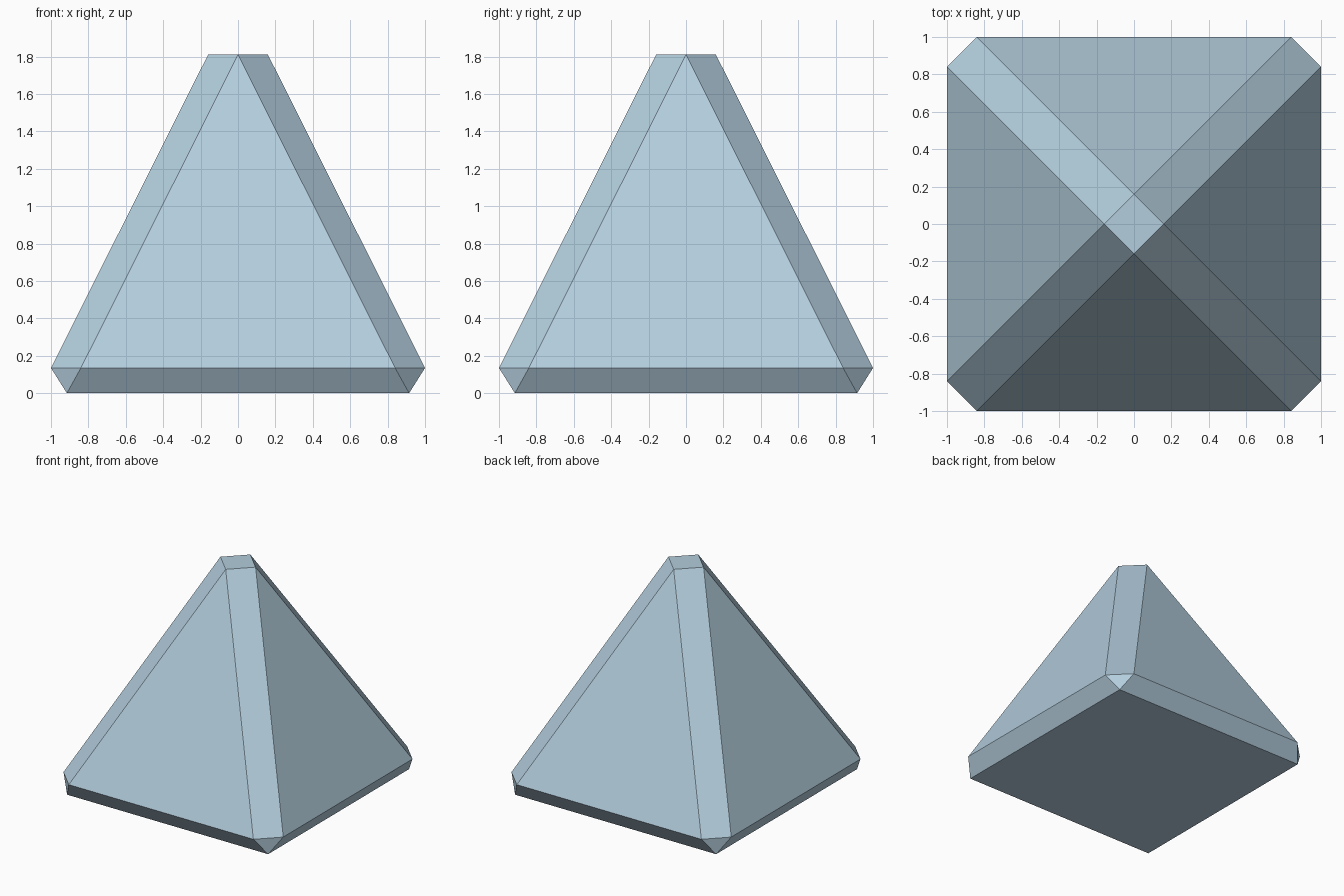
import bpy
import bmesh

if "Cube" in bpy.data.objects:
    bpy.data.objects.remove(bpy.data.objects["Cube"])

TOP_Z, RIM_Z = 1.81, 0.135      # heights of the flat tip and the widest rim
TIP, WIDE, CUT, BASE = 0.16, 1.0, 0.84, 0.915

mat = bpy.data.materials.new("pale blue grey")
mat.diffuse_color = (0.45, 0.61, 0.72, 1.0)
mat.use_nodes = True
mat.node_tree.nodes["Principled BSDF"].inputs["Base Color"].default_value = mat.diffuse_color

bm = bmesh.new()


def ring(x, y, z):
    """Four copies of a point, turned in quarter steps about z."""
    return [bm.verts.new(p) for p in ((x, y, z), (-y, x, z), (-x, -y, z), (y, -x, z))]


tip = ring(TIP, 0, TOP_Z)
rim_a = ring(WIDE, -CUT, RIM_Z)    # start of each long rim edge
rim_b = ring(WIDE, CUT, RIM_Z)     # end of each long rim edge
base = ring(BASE, BASE, 0)

bm.faces.new(tip)                  # flat tip
bm.faces.new(base[::-1])           # underside
for i in range(4):
    n = (i + 1) % 4
    bm.faces.new((tip[i], rim_a[i], rim_b[i]))               # sloping side
    bm.faces.new((tip[i], rim_b[i], rim_a[n], tip[n]))       # bevelled edge
    bm.faces.new((rim_b[i], base[i], rim_a[n]))              # bevelled corner
    bm.faces.new((rim_a[i], base[i - 1], base[i], rim_b[i])) # lower bevel
bmesh.ops.recalc_face_normals(bm, faces=bm.faces)

mesh = bpy.data.meshes.new("bevelled_pyramid")
bm.to_mesh(mesh)
bm.free()
mesh.materials.append(mat)
obj = bpy.data.objects.new("bevelled_pyramid", mesh)
bpy.context.collection.objects.link(obj)
